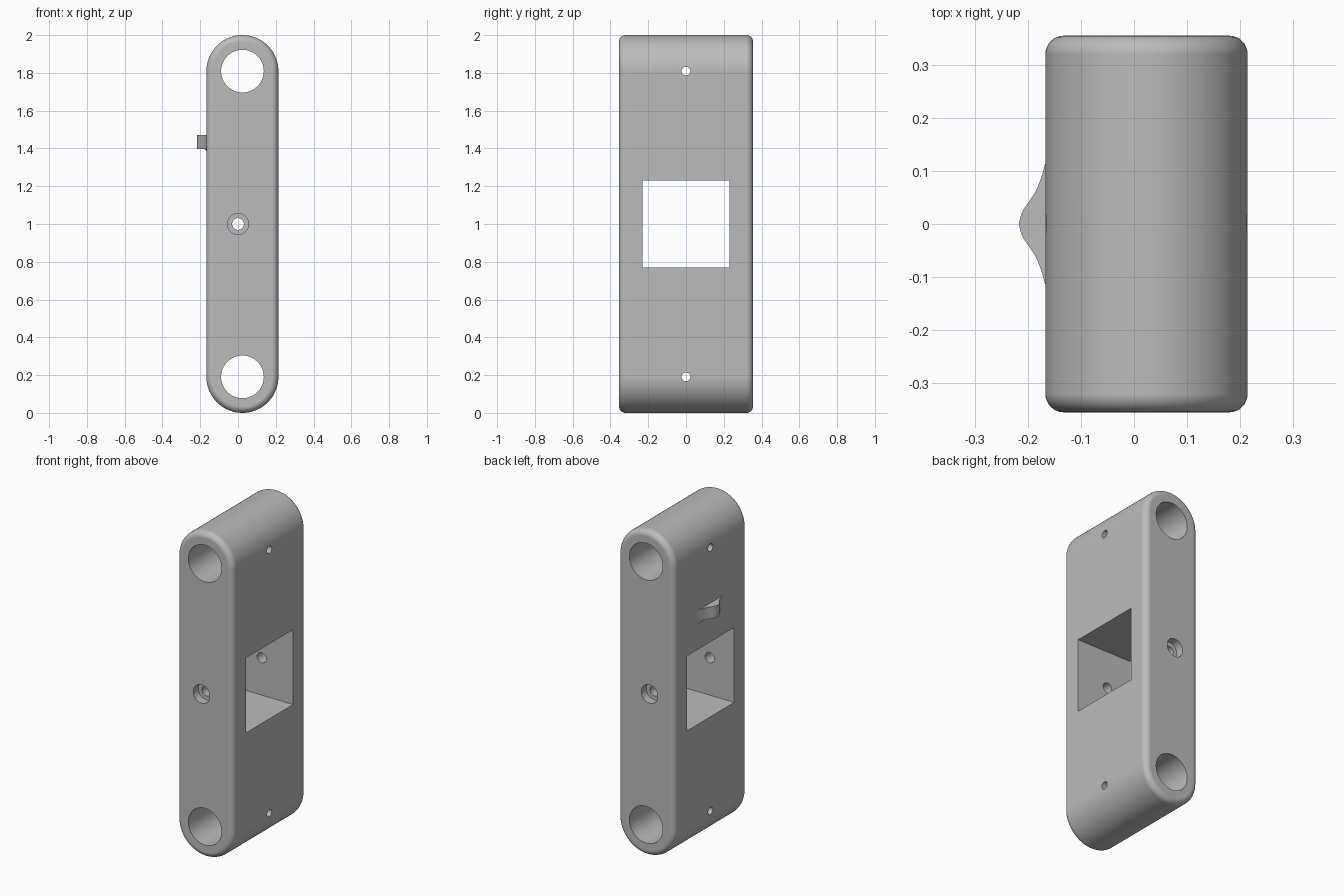
import bpy, bmesh
from math import pi, sin, cos, radians
from mathutils import Matrix

cube = bpy.data.objects.get("Cube")
if cube:
    bpy.data.objects.remove(cube, do_unlink=True)

CX, R, HALF_Y = 0.0235, 0.1905, 0.355
LOW, HIGH = R, 2 - R

grey = bpy.data.materials.new("plain grey")
grey.use_nodes = True
grey.diffuse_color = (0.5, 0.5, 0.5, 1)
grey.node_tree.nodes["Principled BSDF"].inputs["Base Color"].default_value = grey.diffuse_color


def finish(name, bm):
    bmesh.ops.recalc_face_normals(bm, faces=bm.faces)
    mesh = bpy.data.meshes.new(name)
    bm.to_mesh(mesh)
    bm.free()
    mesh.materials.append(grey)
    obj = bpy.data.objects.new(name, mesh)
    bpy.context.collection.objects.link(obj)
    return obj


def activate(obj):
    bpy.ops.object.select_all(action="DESELECT")
    obj.select_set(True)
    bpy.context.view_layer.objects.active = obj


def cylinder(name, center, radius, length, axis):
    bm = bmesh.new()
    turn = Matrix.Rotation(pi / 2, 4, "X" if axis == "y" else "Y")
    bmesh.ops.create_cone(bm, cap_ends=True, segments=48, radius1=radius, radius2=radius,
                          depth=length, matrix=Matrix.Translation(center) @ turn)
    return finish(name, bm)


def cut(target, cutter):
    activate(target)
    mod = target.modifiers.new("cut", "BOOLEAN")
    mod.operation, mod.solver, mod.object = "DIFFERENCE", "EXACT", cutter
    bpy.ops.object.modifier_apply(modifier=mod.name)
    bpy.data.objects.remove(cutter, do_unlink=True)


# Body: stadium outline extruded front to back, with rounded rims
STEPS = 48
bm = bmesh.new()
outline = []
for center_z, start in ((HIGH, 0), (LOW, pi)):
    for i in range(STEPS + 1):
        a = start + pi * i / STEPS
        outline.append(bm.verts.new((CX + R * cos(a), -HALF_Y, center_z + R * sin(a))))
front = bm.faces.new(outline)
back = bmesh.ops.extrude_face_region(bm, geom=[front])["geom"]
bmesh.ops.translate(bm, vec=(0, 2 * HALF_Y, 0),
                    verts=[g for g in back if isinstance(g, bmesh.types.BMVert)])
bmesh.ops.recalc_face_normals(bm, faces=bm.faces)
rims = [e for e in bm.edges if abs(e.verts[0].co.y - e.verts[1].co.y) < 1e-5]
bmesh.ops.bevel(bm, geom=rims, offset=0.035, offset_type="OFFSET", segments=8,
                profile=0.5, affect="EDGES")
body = finish("body", bm)

# Square window through the sides
bm = bmesh.new()
bmesh.ops.create_cube(bm, size=1, matrix=Matrix.Translation((0, 0, 1)) @ Matrix.Diagonal((1, 0.46, 0.46, 1)))
cut(body, finish("window_cutter", bm))

# End bores with cross pin holes
for z in (LOW, HIGH):
    cut(body, cylinder("bore_cutter", (CX, 0, z), 0.113, 1, "y"))
    cut(body, cylinder("pin_cutter", (0, 0, z), 0.023, 1, "x"))

# Middle bolt hole, counterbored at front and back
cut(body, cylinder("bolt_cutter", (0, 0, 1), 0.031, 1, "y"))
for side in (-1, 1):
    cut(body, cylinder("counterbore_cutter", (0, side * HALF_Y, 1), 0.056, 0.1, "y"))

# Bell-shaped nub on the right side
half = [(-0.16, 0.125), (-0.168, 0.112), (-0.171, 0.1), (-0.175, 0.087), (-0.181, 0.071),
        (-0.188, 0.057), (-0.199, 0.041), (-0.209, 0.026), (-0.214, 0.014), (-0.217, 0)]
curve = half + [(x, -y) for x, y in reversed(half[:-1])]
bm = bmesh.new()
top = [bm.verts.new((x, y, 1.47)) for x, y in curve]
low = [bm.verts.new((x, y, 1.397 if x < -0.17 else 1.387)) for x, y in curve]
bm.faces.new(top)
bm.faces.new(low)
for i in range(len(curve)):
    j = (i + 1) % len(curve)
    bm.faces.new((top[i], top[j], low[j], low[i]))
nub = finish("side_nub", bm)

# Smooth curves, crisp hole edges
for obj in (body, nub):
    activate(obj)
    bpy.ops.object.shade_smooth_by_angle(angle=radians(30))
    mod = obj.modifiers.new("even shading", "WEIGHTED_NORMAL")
    mod.keep_sharp = True
